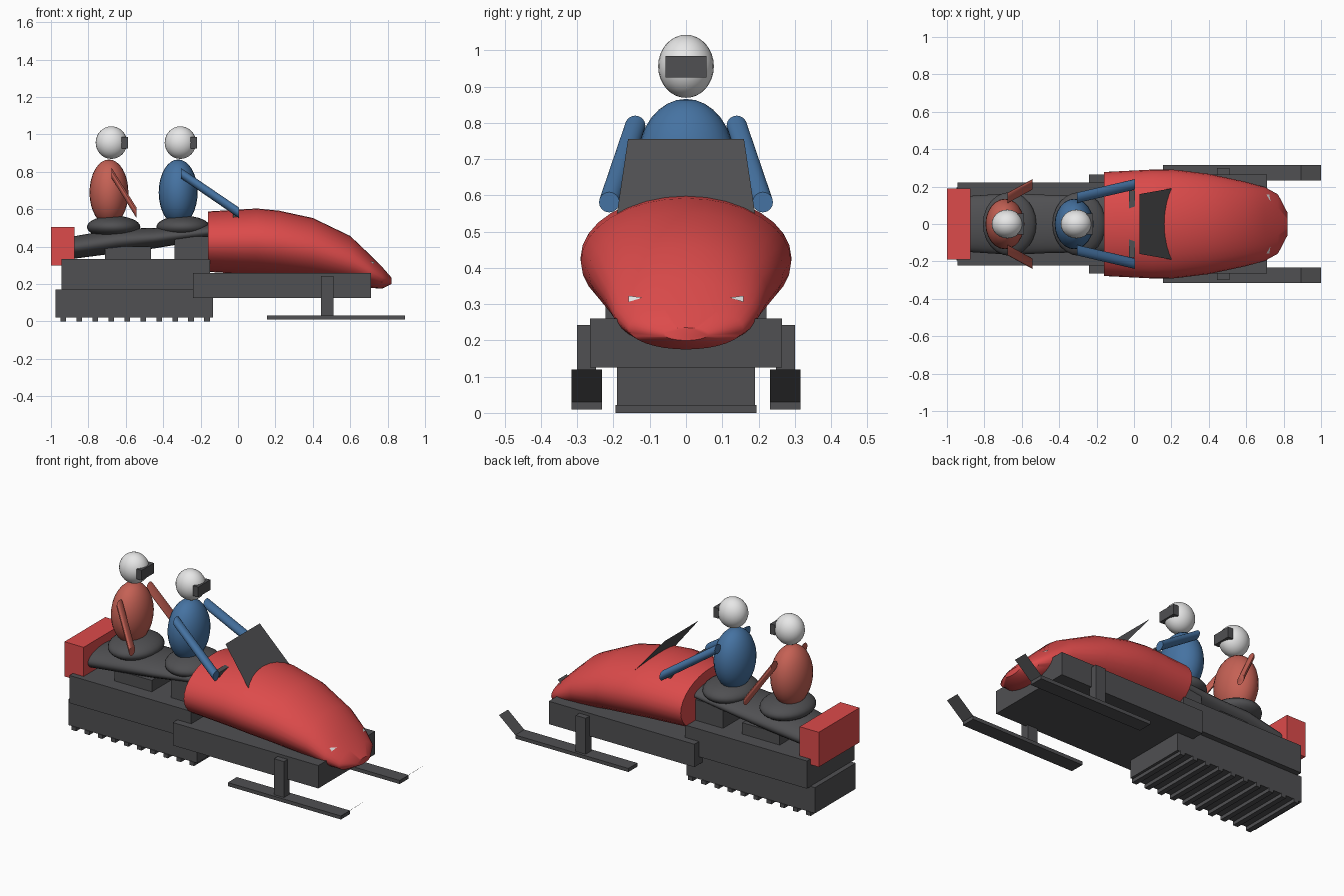
import bpy, bmesh
from math import cos, sin, pi, radians
from mathutils import Vector
from mathutils.bvhtree import BVHTree

cube = bpy.data.objects.get("Cube")
if cube:
    bpy.data.objects.remove(cube, do_unlink=True)


def material(name, rgb):
    m = bpy.data.materials.new(name)
    m.use_nodes = True
    m.diffuse_color = (*rgb, 1)
    m.node_tree.nodes["Principled BSDF"].inputs["Base Color"].default_value = (*rgb, 1)
    return m


RED = material("body_red", (0.72, 0.07, 0.07))
CORAL = material("passenger_coral", (0.56, 0.12, 0.09))
BLUE = material("driver_blue", (0.06, 0.17, 0.36))
GREY = material("dark_grey", (0.08, 0.08, 0.085))
WHITE = material("helmet_white", (0.80, 0.80, 0.80))


def finish(name, bm, mat, smooth=False):
    bmesh.ops.recalc_face_normals(bm, faces=bm.faces)
    mesh = bpy.data.meshes.new(name)
    bm.to_mesh(mesh)
    bm.free()
    mesh.materials.append(mat)
    ob = bpy.data.objects.new(name, mesh)
    bpy.context.collection.objects.link(ob)
    if smooth:
        bpy.ops.object.select_all(action="DESELECT")
        ob.select_set(True)
        bpy.context.view_layer.objects.active = ob
        bpy.ops.object.shade_smooth_by_angle(angle=radians(40))
    return ob


def box(name, x, y, z, mat=GREY):
    """Box from (min, max) pairs."""
    bm = bmesh.new()
    bmesh.ops.create_cube(bm, size=1)
    for v in bm.verts:
        v.co = [lo + (c + 0.5) * (hi - lo) for c, (lo, hi) in zip(v.co, (x, y, z))]
    return finish(name, bm, mat)


def ball(name, centre, radii, mat):
    bm = bmesh.new()
    bmesh.ops.create_uvsphere(bm, u_segments=24, v_segments=16, radius=1)
    for v in bm.verts:
        v.co = [c + r * p for c, r, p in zip(centre, radii, v.co)]
    return finish(name, bm, mat, True)


def loft(name, rows, mat, sides=32):
    """Skin over upright ellipses: (x, y centre, half width, bottom, top)."""
    bm = bmesh.new()
    rings = []
    for x, y, w, lo, hi in rows:
        rings.append([bm.verts.new((x, y + w * cos(2 * pi * i / sides),
                                    (lo + hi) / 2 + (hi - lo) / 2 * sin(2 * pi * i / sides)))
                      for i in range(sides)])
    for a, b in zip(rings, rings[1:]):
        for i in range(sides):
            j = (i + 1) % sides
            bm.faces.new((a[i], a[j], b[j], b[i]))
    bm.faces.new(rings[0])
    bm.faces.new(rings[-1])
    return finish(name, bm, mat, True)


def plate(name, points, mat):
    bm = bmesh.new()
    bm.faces.new([bm.verts.new(p) for p in points])
    return finish(name, bm, mat)


# Hull
hull = loft("hull", [
    (-0.16, 0, 0.278, 0.265, 0.588), (0.10, 0, 0.291, 0.250, 0.604),
    (0.22, 0, 0.290, 0.240, 0.592), (0.40, 0, 0.268, 0.222, 0.553),
    (0.60, 0, 0.225, 0.195, 0.457), (0.70, 0, 0.197, 0.180, 0.362),
    (0.77, 0, 0.158, 0.175, 0.292), (0.82, 0, 0.062, 0.200, 0.235)], RED)

# Windshield and handlebar
plate("windshield", [(0.03, -0.16, 0.755), (0.03, 0.16, 0.755),
                     (0.21, 0.192, 0.54), (0.21, -0.192, 0.54)], GREY)
box("handlebar", (-0.027, 0.005), (-0.18, 0.18), (0.55, 0.588))

# Chassis, tunnel and track
box("chassis", (-0.24, 0.71), (-0.265, 0.265), (0.125, 0.26))
box("tunnel", (-0.945, -0.15), (-0.222, 0.222), (0.17, 0.333))
box("track", (-0.975, -0.135), (-0.19, 0.19), (0.02, 0.172))
for i in range(10):
    x = -0.95 + 0.0855 * i
    box(f"track_lug_{i + 1}", (x, x + 0.03), (-0.195, 0.195), (0, 0.022))

# Seat, its supports and the rear box
loft("seat", [(-0.88, 0, 0.15, 0.335, 0.455), (-0.65, 0, 0.165, 0.365, 0.495),
              (-0.45, 0, 0.155, 0.39, 0.50), (-0.15, 0, 0.15, 0.44, 0.52)], GREY)
box("rear_seat_support", (-0.71, -0.465), (-0.14, 0.14), (0.32, 0.40))
box("front_seat_support", (-0.34, -0.12), (-0.14, 0.14), (0.32, 0.455))
box("rear_box", (-1.0, -0.875), (-0.19, 0.19), (0.30, 0.505), RED)

# Skis, struts and headlights
surface = BVHTree.FromPolygons([v.co for v in hull.data.vertices],
                               [p.vertices for p in hull.data.polygons])
for side, s in (("left", 1), ("right", -1)):
    inner, outer = s * 0.232, s * 0.316
    box(side + "_ski", (0.155, 0.893), sorted((inner, outer)), (0.01, 0.031))
    plate(side + "_ski_tip", [(0.893, inner, 0.03), (0.893, outer, 0.03),
                              (1.0, outer, 0.12), (1.0, inner, 0.12)], GREY)
    box(side + "_strut", (0.445, 0.51), sorted((s * 0.248, s * 0.30)), (0.03, 0.243))
    corners = []
    for y, z in ((0.158, 0.306), (0.158, 0.323), (0.12, 0.318)):
        hit = surface.ray_cast(Vector((2, s * y, z)), Vector((-1, 0, 0)))
        corners.append(hit[0] + Vector((0.006, 0, 0)))
    plate(side + "_headlight", corners, WHITE)


# Riders
def rider(who, x, mat, hip_x, head_x, hand_x):
    ball(who + "_hips", (hip_x, 0, 0.505), (0.143, 0.17, 0.06), GREY)
    ball(who + "_torso", (x, 0, 0.69), (0.104, 0.135, 0.176), mat)
    ball(who + "_helmet", (head_x, 0, 0.956), (0.084, 0.077, 0.087), WHITE)
    box(who + "_visor", (head_x + 0.055, head_x + 0.088), (-0.057, 0.057), (0.925, 0.985))
    for side, s in (("left", 1), ("right", -1)):
        loft(f"{who}_{side}_arm", [(x + 0.015, s * 0.14, 0.028, 0.765, 0.82),
                                   (hand_x, s * 0.212, 0.028, 0.553, 0.609)], mat, 16)


rider("passenger", -0.69, CORAL, -0.665, -0.677, -0.543)
rider("driver", -0.32, BLUE, -0.293, -0.308, 0.005)
